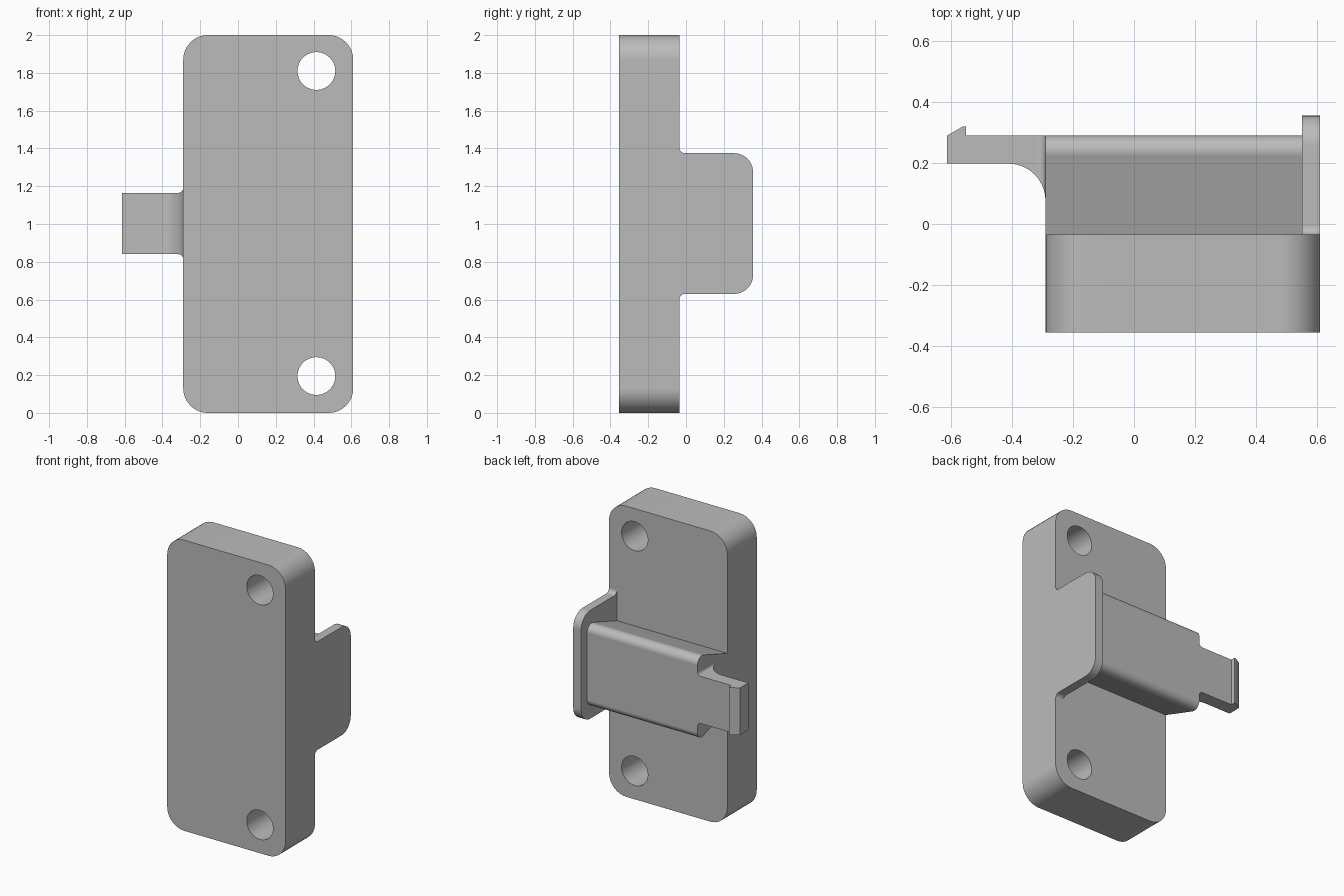
import bpy, bmesh, math
from mathutils import Vector

old = bpy.data.objects.get("Cube")
if old:
    bpy.data.objects.remove(old, do_unlink=True)

GREY = (0.5, 0.5, 0.5, 1)
grey = bpy.data.materials.new("plain grey")
grey.use_nodes = True
grey.diffuse_color = GREY
grey.node_tree.nodes["Principled BSDF"].inputs["Base Color"].default_value = GREY


def outline(corners, steps=10):
    """Polygon from (u, v, radius) corners, each radius rounded by an arc."""
    pts = []
    for i, (u, v, r) in enumerate(corners):
        p = Vector((u, v))
        arc = [p]
        if r:
            a = (Vector(corners[i - 1][:2]) - p).normalized()
            b = (Vector(corners[(i + 1) % len(corners)][:2]) - p).normalized()
            half = a.angle(b) / 2
            centre = p + (a + b).normalized() * r / math.sin(half)
            start = p + a * r / math.tan(half) - centre
            end = p + b * r / math.tan(half) - centre
            sweep = start.angle(end)
            arc = [centre + (start * math.sin(sweep * (1 - k / steps))
                             + end * math.sin(sweep * k / steps)) / math.sin(sweep)
                   for k in range(steps + 1)]
        pts += [q for q in arc if not any((q - o).length < 1e-4 for o in pts)]
    return pts


def prism(name, pts, axis, lo, hi):
    """Extrude an outline along an axis; u, v are the other axes in order."""
    def place(p, d):
        co = [p[0], p[1]]
        co.insert("xyz".index(axis), d)
        return co
    bm = bmesh.new()
    face = bm.faces.new([bm.verts.new(place(p, lo)) for p in pts])
    new = bmesh.ops.extrude_face_region(bm, geom=[face])["geom"]
    shift = Vector(place((0, 0), hi - lo))
    bmesh.ops.translate(bm, vec=shift, verts=[g for g in new if isinstance(g, bmesh.types.BMVert)])
    bmesh.ops.recalc_face_normals(bm, faces=bm.faces)
    mesh = bpy.data.meshes.new(name)
    bm.to_mesh(mesh)
    bm.free()
    mesh.materials.append(grey)
    ob = bpy.data.objects.new(name, mesh)
    bpy.context.collection.objects.link(ob)
    return ob


def activate(ob):
    bpy.ops.object.select_all(action="DESELECT")
    ob.select_set(True)
    bpy.context.view_layer.objects.active = ob


def boolean(ob, cutter, operation):
    mod = ob.modifiers.new("cut", "BOOLEAN")
    mod.operation, mod.object, mod.solver = operation, cutter, "EXACT"
    activate(ob)
    bpy.ops.object.modifier_apply(modifier=mod.name)
    bpy.data.objects.remove(cutter, do_unlink=True)


def finish(ob):
    activate(ob)
    bpy.ops.object.shade_smooth_by_angle(angle=math.radians(30))
    ob.modifiers.new("even shading", "WEIGHTED_NORMAL").keep_sharp = True


LEFT, RIGHT, BACK, MID = 0.61, -0.29, -0.035, 1.0025

# Mounting plate with two screw holes
plate = prism("mounting_plate", outline([
    (RIGHT, 0, 0.13), (LEFT, 0, 0.13), (LEFT, 2, 0.13), (RIGHT, 2, 0.13)]),
    "y", -0.355, BACK)
for z in (0.195, 1.81):
    circle = [(0.415 + 0.1 * math.cos(math.tau * k / 48),
               z + 0.1 * math.sin(math.tau * k / 48)) for k in range(48)]
    boolean(plate, prism("hole_cutter", circle, "y", -0.5, 0.2), "DIFFERENCE")

# End flange with filleted root
low, high, root = MID - 0.3725, MID + 0.3725, 0.03
flange = prism("end_flange", outline([
    (BACK, low - root, 0), (BACK, low, root), (0.355, low, 0.1),
    (0.355, high, 0.1), (BACK, high, root), (BACK, high + root, 0)]),
    "x", 0.55, LEFT)

# Rail block, narrower where it meets the plate
rail = prism("rail_block", outline([
    (BACK, MID - 0.19, 0), (0.29, MID - 0.3, 0.05),
    (0.29, MID + 0.3, 0.05), (BACK, MID + 0.19, 0)]),
    "x", RIGHT, 0.55)

# Latch arm with hooked tip, trimmed to a flared root
arm = prism("latch_arm", outline([
    (-0.613, 0.198, 0), (RIGHT, 0.198, 0.122), (RIGHT, 0.076, 0), (RIGHT, 0.29, 0),
    (-0.55, 0.29, 0), (-0.55, 0.32, 0), (-0.56, 0.32, 0), (-0.613, 0.29, 0)]),
    "z", 0.7, 1.3)
bottom, top, flare = MID - 0.1625, MID + 0.1625, 0.027
trim = prism("arm_trim", outline([
    (-0.7, bottom, 0), (RIGHT, bottom, flare), (RIGHT, bottom - flare, 0),
    (-0.2, bottom - flare, 0), (-0.2, top + flare, 0), (RIGHT, top + flare, 0),
    (RIGHT, top, flare), (-0.7, top, 0)]),
    "y", -0.1, 0.5)
boolean(arm, trim, "INTERSECT")

for part in (plate, flange, rail, arm):
    finish(part)
